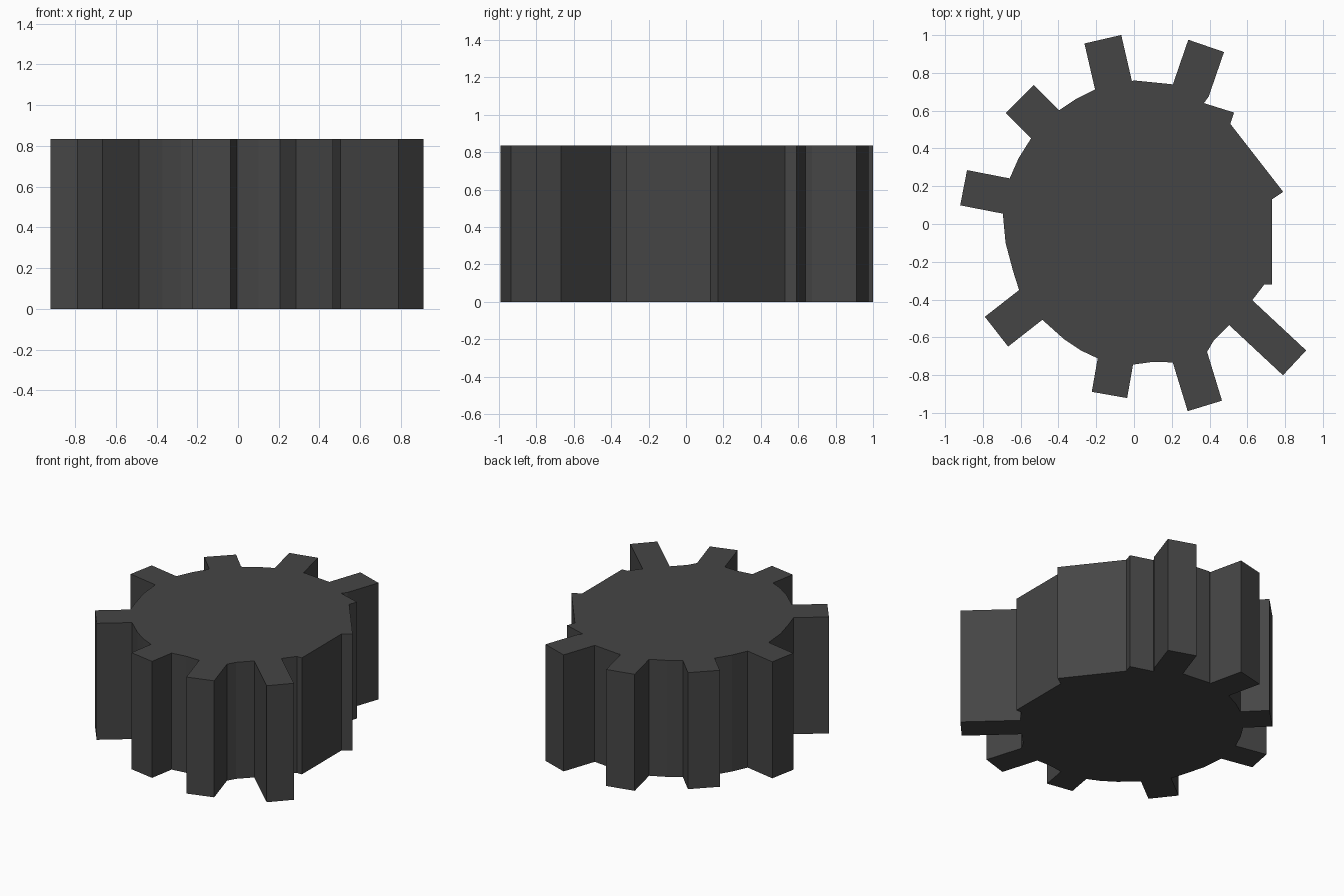
import bpy, bmesh
from math import radians
from mathutils import Matrix, Vector

if "Cube" in bpy.data.objects:
    bpy.data.objects.remove(bpy.data.objects["Cube"])

HEIGHT = 0.835


def tooth(x, y, angle, length, width):
    """Four outline points of one tooth: tip centre, outward angle, length and width."""
    rot = Matrix.Rotation(radians(angle), 2)
    return [Vector((x, y)) + rot @ Vector(p) for p in
            ((-length, -width / 2), (0, -width / 2), (0, width / 2), (-length, width / 2))]


def extrude_outline(name, outline, height):
    """Closed prism from a counter-clockwise outline."""
    bm = bmesh.new()
    base = bm.faces.new([bm.verts.new((p[0], p[1], 0)) for p in outline])
    top = bmesh.ops.extrude_face_region(bm, geom=[base], use_keep_orig=True)
    bmesh.ops.translate(bm, vec=(0, 0, height),
                        verts=[v for v in top["geom"] if isinstance(v, bmesh.types.BMVert)])
    bmesh.ops.recalc_face_normals(bm, faces=bm.faces)
    bmesh.ops.triangulate(bm, faces=[f for f in bm.faces if len(f.verts) > 4])
    mesh = bpy.data.meshes.new(name)
    bm.to_mesh(mesh)
    bm.free()
    obj = bpy.data.objects.new(name, mesh)
    bpy.context.collection.objects.link(obj)
    return obj


# Uneven hub rim interrupted by eight teeth, counter-clockwise from the right flat
outline = [(0.69, -0.32), (0.73, -0.32), (0.73, 0.13), (0.79, 0.17),
           (0.51, 0.53), (0.53, 0.59), (0.37, 0.64)]
outline += tooth(0.382, 0.943, 71, 0.25, 0.20)
outline += [(0.10, 0.75), (0.0, 0.76)]
outline += tooth(-0.165, 0.978, 103, 0.25, 0.20)
outline += [(-0.31, 0.66)]
outline += tooth(-0.605, 0.662, 135, 0.19, 0.21)
outline += [(-0.61, 0.35)]
outline += tooth(-0.902, 0.192, 169, 0.23, 0.19)
outline += [(-0.68, -0.10), (-0.64, -0.25)]
outline += tooth(-0.728, -0.57, 218, 0.23, 0.20)
outline += [(-0.37, -0.61), (-0.28, -0.67)]
outline += tooth(-0.13, -0.905, 260, 0.18, 0.19)
outline += [(0.10, -0.73)]
outline += tooth(0.375, -0.963, 287, 0.27, 0.19)
outline += [(0.42, -0.62)]
outline += tooth(0.85, -0.735, 317, 0.39, 0.18)

gear = extrude_outline("toothed_wheel", outline, HEIGHT)

# Dark grey finish
mat = bpy.data.materials.new("dark_grey")
mat.diffuse_color = (0.06, 0.06, 0.06, 1)
mat.use_nodes = True
mat.node_tree.nodes["Principled BSDF"].inputs["Base Color"].default_value = mat.diffuse_color
gear.data.materials.append(mat)
